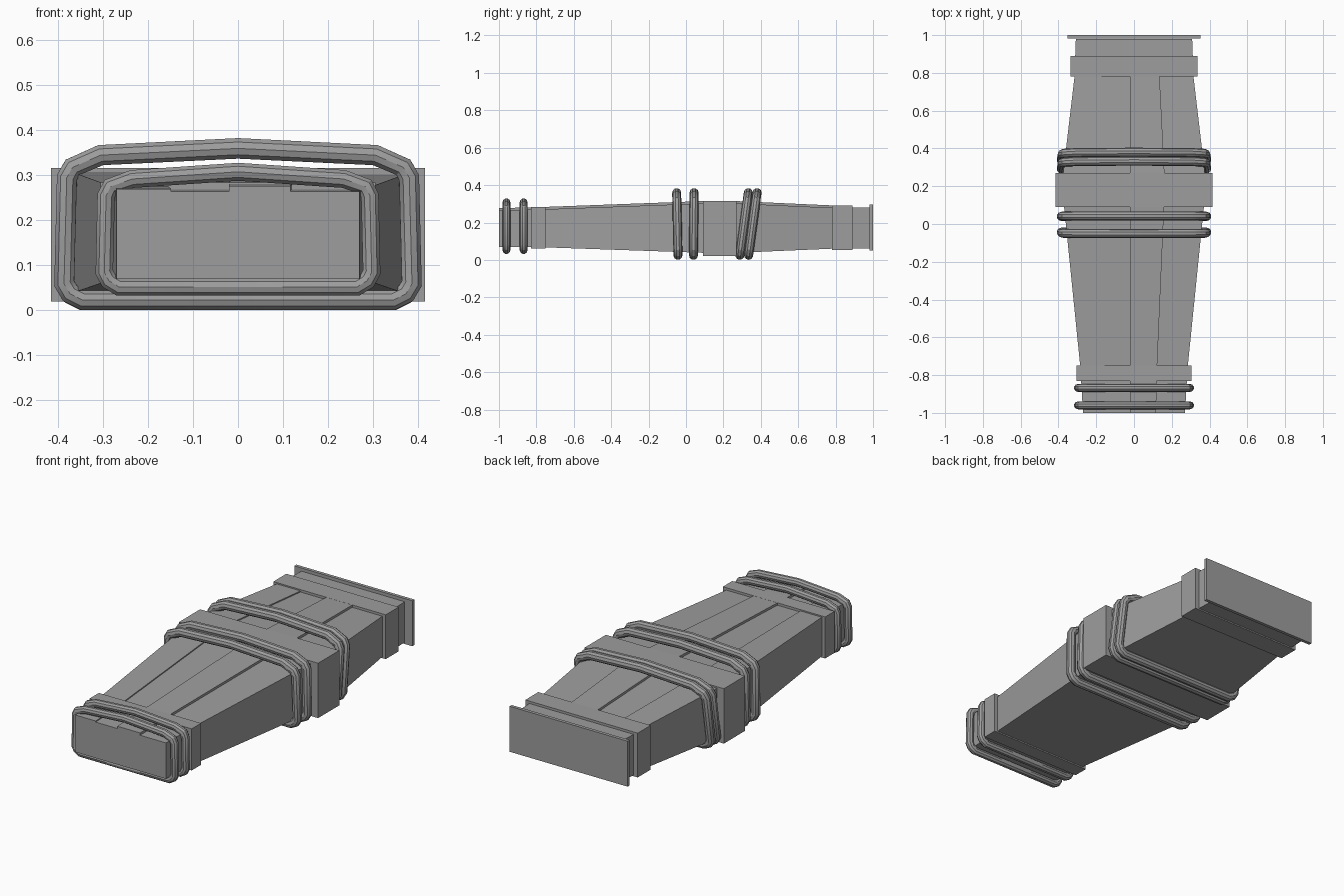
import bpy, bmesh

cube = bpy.data.objects.get("Cube")
if cube:
    bpy.data.objects.remove(cube, do_unlink=True)

stone = bpy.data.materials.new("stone_grey")
stone.use_nodes = True
COLOUR = (0.34, 0.34, 0.34, 1)
stone.diffuse_color = COLOUR
stone.node_tree.nodes["Principled BSDF"].inputs["Base Color"].default_value = COLOUR


def loft(name, sections):
    """Skin rectangular sections given as (y, left x, right x, bottom z, top z)."""
    bm = bmesh.new()
    rings = []
    for y, x0, x1, z0, z1 in sections:
        corners = ((x0, z0), (x1, z0), (x1, z1), (x0, z1))
        rings.append([bm.verts.new((x, y, z)) for x, z in corners])
    for a, b in zip(rings, rings[1:]):
        for i in range(4):
            j = (i + 1) % 4
            bm.faces.new((a[i], a[j], b[j], b[i]))
    bm.faces.new(rings[0])
    bm.faces.new(rings[-1])
    bmesh.ops.recalc_face_normals(bm, faces=bm.faces)
    mesh = bpy.data.meshes.new(name)
    bm.to_mesh(mesh)
    bm.free()
    mesh.materials.append(stone)
    obj = bpy.data.objects.new(name, mesh)
    bpy.context.collection.objects.link(obj)
    return obj


def block(name, y0, y1, half, z0, z1):
    return loft(name, [(y, -half, half, z0, z1) for y in (y0, y1)])


# Tapered casket body: (y, half width, bottom, top)
BODY = [(-1, 0.27, 0.07, 0.264), (-0.75, 0.285, 0.067, 0.271),
        (0.09, 0.37, 0.038, 0.302), (0.27, 0.375, 0.038, 0.302),
        (0.78, 0.315, 0.06, 0.279), (0.98, 0.308, 0.06, 0.279)]
loft("casket_body", [(y, -h, h, b, t) for y, h, b, t in BODY])

# Lid planks, uneven in height, following the taper
lid = BODY[:5] + [(0.885, 0.313, 0.06, 0.279)]
PLANKS = {"left_edge_plank": (-1.0, -0.55, 0.006),
          "raised_centre_plank": (-0.06, 0.43, 0.0125)}
for name, (x0, x1, lift) in PLANKS.items():
    rows = []
    for y, h, b, t in lid:
        left = -0.02 if "centre" in name else x0 * h
        rows.append((y, left, x1 * h, t - 0.02, t + lift))
    loft(name, rows)

# Bands around the body and the end plate
block("front_band", -0.83, -0.75, 0.305, 0.06, 0.284)
block("middle_band", 0.09, 0.27, 0.415, 0.02, 0.316)
block("back_band", 0.78, 0.89, 0.335, 0.053, 0.292)
block("back_end_plate", 0.982, 1.0, 0.352, 0.05, 0.295)

# Rope loops: right half of the outline as (x, z), mirrored
SMALL = [(0, 0.308), (0.235, 0.292), (0.283, 0.275), (0.293, 0.255),
         (0.297, 0.085), (0.287, 0.066), (0.264, 0.052)]
LARGE = [(0, 0.36), (0.305, 0.345), (0.367, 0.318), (0.38, 0.295),
         (0.386, 0.06), (0.373, 0.038), (0.345, 0.024)]


def rope(name, half, radius, y_bottom, y_top):
    outline = half + [(-x, z) for x, z in reversed(half[1:])]
    low, high = half[-1][1], half[0][1]
    curve = bpy.data.curves.new(name, "CURVE")
    curve.dimensions = "3D"
    curve.bevel_depth = radius
    curve.bevel_resolution = 3
    spline = curve.splines.new("POLY")
    spline.points.add(len(outline) - 1)
    spline.use_cyclic_u = True
    for p, (x, z) in zip(spline.points, outline):
        f = (z - low) / (high - low)
        p.co = (x, y_bottom + f * (y_top - y_bottom), z, 1)
    curve.materials.append(stone)
    obj = bpy.data.objects.new(name, curve)
    bpy.context.collection.objects.link(obj)
    bpy.ops.object.select_all(action="DESELECT")
    obj.select_set(True)
    bpy.context.view_layer.objects.active = obj
    bpy.ops.object.convert(target="MESH")
    bpy.ops.object.shade_smooth_by_angle()


rope("front_rope_outer", SMALL, 0.021, -0.96, -0.96)
rope("front_rope_inner", SMALL, 0.021, -0.868, -0.868)
rope("middle_rope_front", LARGE, 0.024, -0.043, -0.05)
rope("middle_rope_back", LARGE, 0.024, 0.04, 0.043)
rope("slanted_rope_front", LARGE, 0.024, 0.288, 0.333)
rope("slanted_rope_back", LARGE, 0.024, 0.335, 0.38)
